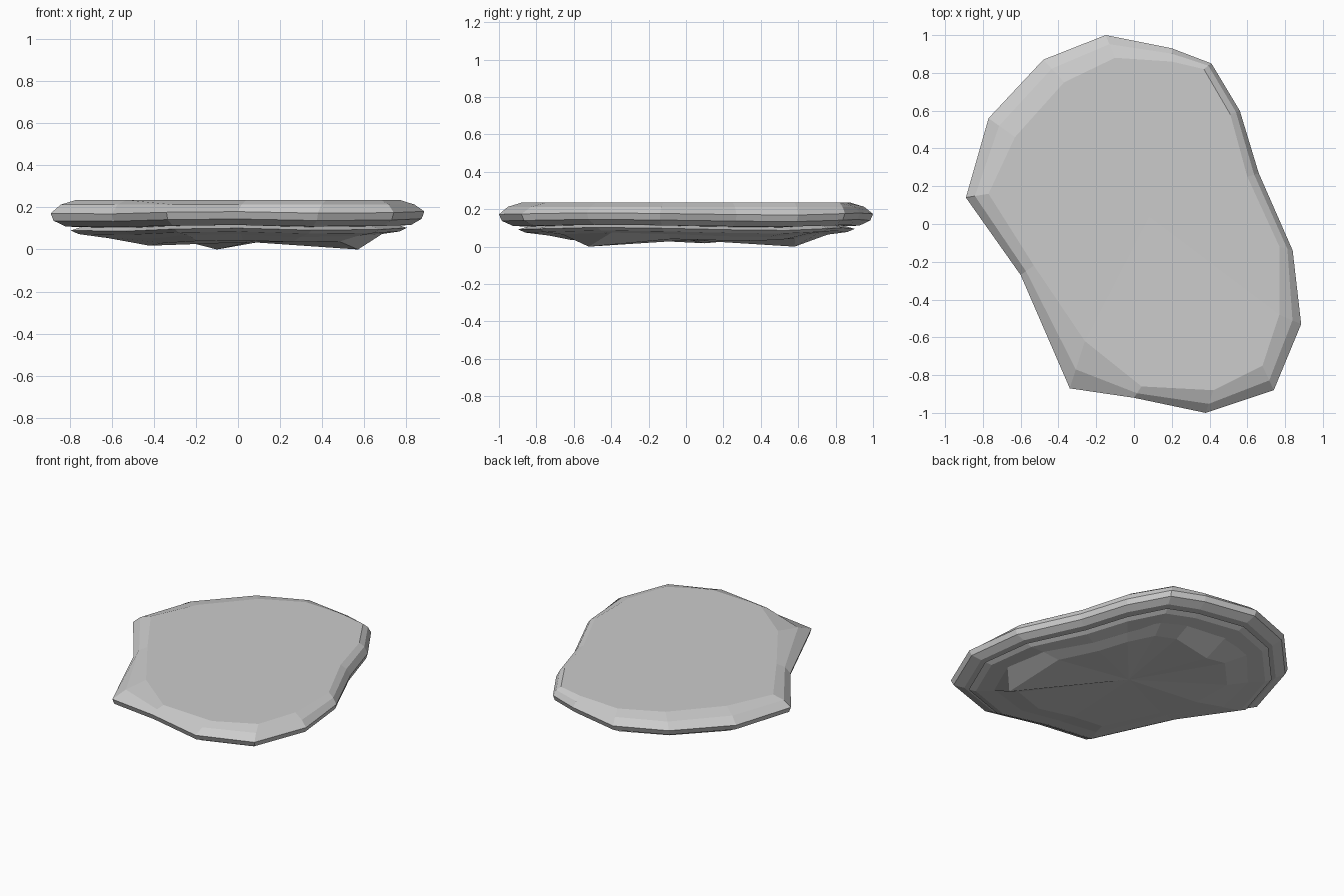
import bpy, bmesh

if "Cube" in bpy.data.objects:
    bpy.data.objects.remove(bpy.data.objects["Cube"])

# Widest outline of the slab, counter-clockwise from the back
RIM = [(-.15, 1.0), (-.48, .87), (-.77, .56), (-.89, .14), (-.60, -.27), (-.34, -.87),
       (0, -.92), (.38, -1.0), (.74, -.88), (.885, -.53), (.84, -.14), (.66, .27),
       (.56, .60), (.41, .85), (.20, .93)]
# Edge of the flat top
TOP = [(-.10, .88), (-.37, .75), (-.63, .46), (-.77, .16), (-.53, -.22), (-.27, -.50),
       (-.24, -.75), (.42, -.88), (.68, -.75), (.77, -.48), (.77, -.12), (.60, .25),
       (.51, .58), (.37, .82), (.20, .86)]
TOP[6] = (.04, -.86)
TOP[5] = (-.26, -.62)
CX, CY = .06, .02


def ring(points, scale, z, jag=0):
    """Scaled copy of an outline, with a small alternating height change."""
    wave = (0, 1, .4, -.6, -1, .3, .8, -.4)
    return [(CX + (x - CX) * scale, CY + (y - CY) * scale, z + jag * wave[i % 8])
            for i, (x, y) in enumerate(points)]


def layer(name, rings, top, bottom):
    """Skin a stack of rings and close both ends with fans."""
    bm = bmesh.new()
    loops = [[bm.verts.new(p) for p in r] for r in rings]
    n = len(loops[0])
    ends = bm.verts.new(top), bm.verts.new(bottom)
    for a, b in zip(loops, loops[1:]):
        for i in range(n):
            j = (i + 1) % n
            bm.faces.new((a[i], b[i], b[j], a[j]))
    for i in range(n):
        j = (i + 1) % n
        bm.faces.new((loops[0][i], loops[0][j], ends[0]))
        bm.faces.new((loops[-1][j], loops[-1][i], ends[1]))
    bmesh.ops.recalc_face_normals(bm, faces=bm.faces)
    me = bpy.data.meshes.new(name)
    bm.to_mesh(me)
    bm.free()
    ob = bpy.data.objects.new(name, me)
    bpy.context.collection.objects.link(ob)
    return ob


# Main slab: flat top, bevelled shoulder, sharp rim, tucked underside
shoulder = [((x * .6 + u * .4), (y * .6 + v * .4), .213) for (x, y), (u, v) in zip(RIM, TOP)]
layer("top_slab",
      [[(x, y, .235) for x, y in TOP], shoulder, ring(RIM, 1, .175, .006),
       ring(RIM, .985, .14, .006), ring(RIM, .925, .112, .005), ring(RIM, .82, .11, .008)],
      (.08, .04, .232), (CX, CY, .10))

# Thin split layer beneath, leaving a crevice at the edge
layer("middle_layer",
      [ring(RIM, .83, .115, .006), ring(RIM, .90, .095, .008),
       ring(RIM, .86, .078, .008), ring(RIM, .73, .062, .01)],
      (CX, CY, .11), (CX, CY, .055))

# Uneven base: three low resting points
base = ring(RIM, .62, .038, .007)
for i, p in {0: (-.10, .58, 0), 3: (-.42, .10, .018), 9: (.57, -.52, 0)}.items():
    base[i] = p
layer("bottom_layer",
      [ring(RIM, .70, .085, .006), ring(RIM, .76, .067, .008), base],
      (CX, CY, .08), (CX, CY, .035))
